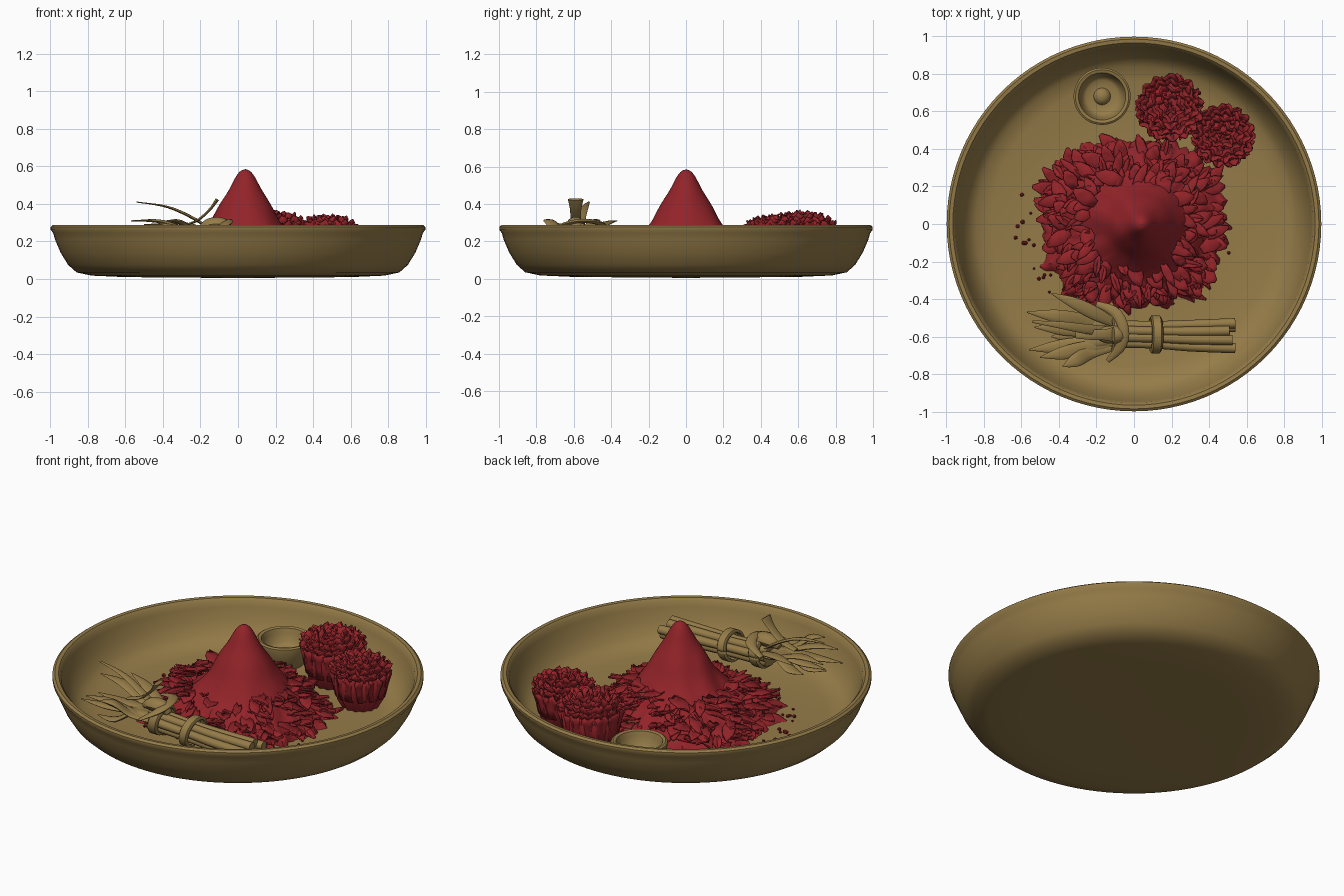
import bpy, bmesh, math, random
from mathutils import Vector, noise

if "Cube" in bpy.data.objects:
    bpy.data.objects.remove(bpy.data.objects["Cube"])

random.seed(4)
TAU = math.tau


def material(name, col):
    m = bpy.data.materials.new(name)
    m.diffuse_color = (*col, 1)
    m.use_nodes = True
    m.node_tree.nodes["Principled BSDF"].inputs["Base Color"].default_value = m.diffuse_color
    return m


BRASS = material("ochre brass", (0.30, 0.20, 0.065))
RED = material("crimson red", (0.29, 0.017, 0.022))


def finish(name, bm, mat, thick=0, smooth=40):
    bmesh.ops.recalc_face_normals(bm, faces=bm.faces)
    me = bpy.data.meshes.new(name)
    bm.to_mesh(me)
    bm.free()
    ob = bpy.data.objects.new(name, me)
    bpy.context.collection.objects.link(ob)
    me.materials.append(mat)
    if thick:
        s = ob.modifiers.new("thickness", 'SOLIDIFY')
        s.thickness = thick
        s.offset = 0
    bpy.ops.object.select_all(action='DESELECT')
    ob.select_set(True)
    bpy.context.view_layer.objects.active = ob
    bpy.ops.object.shade_smooth_by_angle(angle=math.radians(smooth))
    return ob


def grid(bm, rows, closed=False):
    """Skin rows of points with quads."""
    vs = [[bm.verts.new(p) for p in row] for row in rows]
    n = len(vs[0])
    for a, b in zip(vs, vs[1:]):
        for i in range(n if closed else n - 1):
            j = (i + 1) % n
            bm.faces.new((a[i], a[j], b[j], b[i]))
    return vs


def lathe(name, profile, mat, x=0, y=0, seg=64, folds=0, amp=0):
    bm = bmesh.new()
    rows = []
    for r, z in profile:
        row = []
        for i in range(seg):
            a = TAU * i / seg
            q = max(r, 0.0005) * (1 + amp * math.sin(folds * a))
            row.append((x + q * math.cos(a), y + q * math.sin(a), z))
        rows.append(row)
    vs = grid(bm, rows, True)
    bm.faces.new(vs[0])
    bm.faces.new(vs[-1])
    return finish(name, bm, mat)


def resample(vals, n):
    """Catmull-Rom through vectors."""
    out = []
    m = len(vals) - 1
    for k in range(n + 1):
        t = k / n * m
        i = min(int(t), m - 1)
        f = t - i
        p0, p1, p2, p3 = (vals[min(max(i + d, 0), m)] for d in (-1, 0, 1, 2))
        out.append(0.5 * (2 * p1 + (p2 - p0) * f + (2 * p0 - 5 * p1 + 4 * p2 - p3) * f * f
                          + (3 * p1 - p0 - 3 * p2 + p3) * f ** 3))
    return out


def sweep(name, pts, widths, flat, mat=BRASS, n=14, seg=10, side=None):
    """Tapered elliptical tube along a smooth path."""
    path = resample([Vector(p) for p in pts], n)
    ws = resample([Vector((w, 0, 0)) for w in widths], n)
    bm = bmesh.new()
    rows = []
    for k, p in enumerate(path):
        t = (path[min(k + 1, n)] - path[max(k - 1, 0)]).normalized()
        s = Vector(side) if side else t.cross(Vector((0, 0, 1))).normalized()
        u = s.cross(t)
        w = max(ws[k].x, 0.003)
        h = max(w * flat, 0.003)
        rows.append([p + s * w * math.cos(TAU * i / seg) + u * h * math.sin(TAU * i / seg)
                     for i in range(seg)])
    vs = grid(bm, rows, True)
    bm.faces.new(vs[0])
    bm.faces.new(vs[-1])
    return finish(name, bm, mat)


# Round dish with rolled rim
lathe("dish", [(0, .005), (.6, .01), (.78, .018), (.86, .035), (.905, .075), (.945, .14), (.975, .21),
               (.985, .245), (.998, .262), (.998, .278), (.985, .288), (.965, .286), (.952, .272),
               (.945, .24), (.92, .17), (.885, .105), (.84, .068), (.76, .05), (.5, .045), (0, .045)],
      BRASS, seg=96)

# Small cup with centre knob
lathe("small_cup", [(0, .04), (.1, .04), (.135, .09), (.152, .17), (.152, .188), (.142, .195), (.126, .19),
                    (.118, .165), (.105, .115), (.085, .1), (.045, .1), (.036, .118), (.018, .128), (0, .13)],
      BRASS, -.17, .68, 48)

# Powder mound: steep cone flaring to a ragged, squarish skirt
prof = [(0, .585), (.025, .575), (.05, .545), (.09, .47), (.14, .39), (.19, .30),
        (.26, .215), (.34, .15), (.42, .10), (.48, .065), (.51, .04)]
prof = resample([Vector((r, z, 0)) for r, z in prof], 40)
bm = bmesh.new()
rows = []
SEG = 120
for p in prof:
    row = []
    skirt = max(0, (p.x - .2) / .31)
    for i in range(SEG):
        a = TAU * i / SEG
        c, s = math.cos(a), math.sin(a)
        sq = (abs(c) ** 4 + abs(s) ** 4) ** -.25
        jag = noise.noise((c * 7, s * 7, 3)) * .14 + noise.noise((c * 19, s * 19, 8)) * .12
        r = max(p.x, .001) * (1 + skirt * ((sq - 1) * .5 + jag - .05))
        x, y = r * c, r * s
        bump = noise.noise((x * 9, y * 9, 1)) * .02 * min(1, p.x * 8) + noise.noise((x * 22, y * 22, 5)) * .03 * skirt
        cx = .04 - .05 * skirt
        row.append((x + cx, y * (1 - .08 * skirt), max(.035, p.y + bump)))
    rows.append(row)
vs = grid(bm, rows, True)
bm.faces.new(vs[0])
bm.faces.new(vs[-1])
finish("powder_mound", bm, RED, smooth=50)

# Loose shredded petals lying over the skirt
bm = bmesh.new()
for k in range(230):
    a = random.uniform(0, TAU)
    c, s = math.cos(a), math.sin(a)
    sq = (abs(c) ** 4 + abs(s) ** 4) ** -.25
    f = random.uniform(.5, .93)
    r = .48 * f * (1 + (sq - 1) * .6)
    z = .25 - .41 * (f - .5) + random.uniform(-.03, .015)
    d = a + random.gauss(0, .6)
    L, W = random.uniform(.07, .14), random.uniform(.018, .042)
    rise = random.uniform(-.06, .03)
    base = Vector((r * c - .01, r * s * .9, max(z, .06)))
    fw, sd = Vector((math.cos(d), math.sin(d), 0)), Vector((-math.sin(d), math.cos(d), 0))
    rows = []
    for v, w in ((-.3, .5), (.15, 1), (.5, .85), (.85, .2)):
        row = []
        for u in (-1, 0, 1):
            q = base + fw * L * v + sd * u * w * W
            q.z += rise * v + (.014 if u else 0) * random.uniform(.2, 1.3)
            q.z = max(q.z, .05)
            row.append(q)
        rows.append(row)
    grid(bm, rows)
finish("shredded_petals", bm, RED, .007, 50)

# Crumbs
bm = bmesh.new()
for k in range(26):
    a = random.uniform(2.6, 4.2) if k < 18 else random.uniform(0, TAU)
    r = random.uniform(.54, .66)
    res = bmesh.ops.create_icosphere(bm, subdivisions=1, radius=random.uniform(.006, .014))
    bmesh.ops.translate(bm, verts=res["verts"], vec=(r * math.cos(a), r * math.sin(a) * .8, .055))
finish("petal_crumbs", bm, RED)


# Ruffled blossoms: folded body and rings of wavy petals
def blossom(name, x, y, R, top):
    lathe(name + "_body", [(0, .045), (R * .62, .05), (R * .8, .1), (R * .9, .17), (R * .92, .23),
                           (R * .75, top - .07), (R * .4, top - .045), (0, top - .04)], RED, x, y, 112, 14, .05)
    bm = bmesh.new()
    for n, r0, r1, z0, z1 in ((14, .85, .98, .12, top - .08), (14, .7, 1, .2, top - .055), (12, .55, .84, .2, top - .03),
                              (9, .35, .62, .22, top - .012), (6, .15, .4, .23, top - .005), (3, .03, .16, .23, top)):
        off = random.uniform(0, 1)
        for k in range(n):
            a = TAU * (k + off + random.uniform(-.15, .15)) / n
            ph, hw = random.uniform(0, TAU), TAU / n * .62
            rows = []
            for v in (0, .4, .75, 1):
                row = []
                for i in range(7):
                    u = i / 3 - 1
                    t = a + u * hw * (.6 + .4 * v)
                    r = R * (r0 + (r1 - r0) * v ** 1.5) + .013 * v * math.sin(4 * u + ph)
                    z = z0 + (z1 - z0) * v - .018 * v * u * u + .01 * v * math.cos(6 * u + ph)
                    row.append((x + r * math.cos(t), y + r * math.sin(t), z))
                rows.append(row)
            grid(bm, rows)
    finish(name + "_petals", bm, RED, .008, 50)


blossom("large_blossom", .19, .62, .172, .36)
blossom("small_blossom", .475, .47, .16, .34)

# Bundle of stalks
for k, (dy, z) in enumerate([(-.058, .2), (-.02, .225), (.022, .225), (.058, .2), (-.04, .165), (0, .16), (.04, .165)]):
    sweep(f"stalk_{k}", [(.54 - .015 * (k % 3), -.595 + dy * 1.15, z), (.3, -.595 + dy, z),
                         (.1, -.59 + dy * .85, z + .005), (-.15, -.585 + dy * .8, z + .015)],
          [.027, .026, .024, .028], .95)


# Tie bands round the bundle
def band(name, x, ry, rz, zc, w):
    bm = bmesh.new()
    rows = []
    for i in range(33):
        a = TAU * i / 32
        rows.append([(x + dx * w + .012 * math.sin(a), -.588 + (ry + e) * math.cos(a), zc + (rz + e) * math.sin(a))
                     for dx, e in ((-1, 0), (-.7, .012), (.7, .012), (1, 0))])
    grid(bm, rows)
    finish(name, bm, BRASS, .01)


band("tie_band", .115, .085, .07, .198, .026)
band("knot_band", -.09, .08, .07, .215, .03)

# Leaves fanning out of the bundle
tips = [(-.57, -.47, .31), (-.53, -.55, .24), (-.56, -.67, .24), (-.50, -.71, .29), (-.38, -.76, .31),
        (-.44, -.60, .22), (-.42, -.50, .20), (-.46, -.66, .17)]
for k, (x, y, z) in enumerate(tips):
    sy = -.59 + (y + .6) * .35
    sweep(f"leaf_{k}", [(-.08, sy, .22), (-.22, sy + (y - sy) * .3, .24), ((x - .2) / 2 - .02, sy + (y - sy) * .7, z - .005),
                        (x, y, z)], [.02, .034, .036, .003], .3)
sweep("raised_leaf", [(-.12, -.57, .25), (-.25, -.56, .33), (-.38, -.54, .385), (-.54, -.52, .41)],
      [.025, .026, .02, .006], .3)
sweep("back_leaf", [(-.10, -.53, .23), (-.2, -.48, .27), (-.32, -.42, .3), (-.44, -.37, .31)],
      [.02, .035, .03, .003], .3)

# Knot with loose ribbon ends
sweep("knot_ribbon", [(-.2, -.425, .27), (-.10, -.47, .3), (-.055, -.56, .31), (-.07, -.65, .29), (-.14, -.73, .25)],
      [.015, .028, .028, .028, .012], .4)
sweep("knot_loop", [(-.31, -.59, .28), (-.22, -.59, .31), (-.15, -.59, .37), (-.11, -.59, .425)],
      [.02, .028, .03, .042], .25, side=(0, 1, 0))
sweep("knot_core", [(-.2, -.59, .27), (-.15, -.59, .29), (-.08, -.59, .29), (-.04, -.59, .26)],
      [.02, .045, .045, .02], .8)
